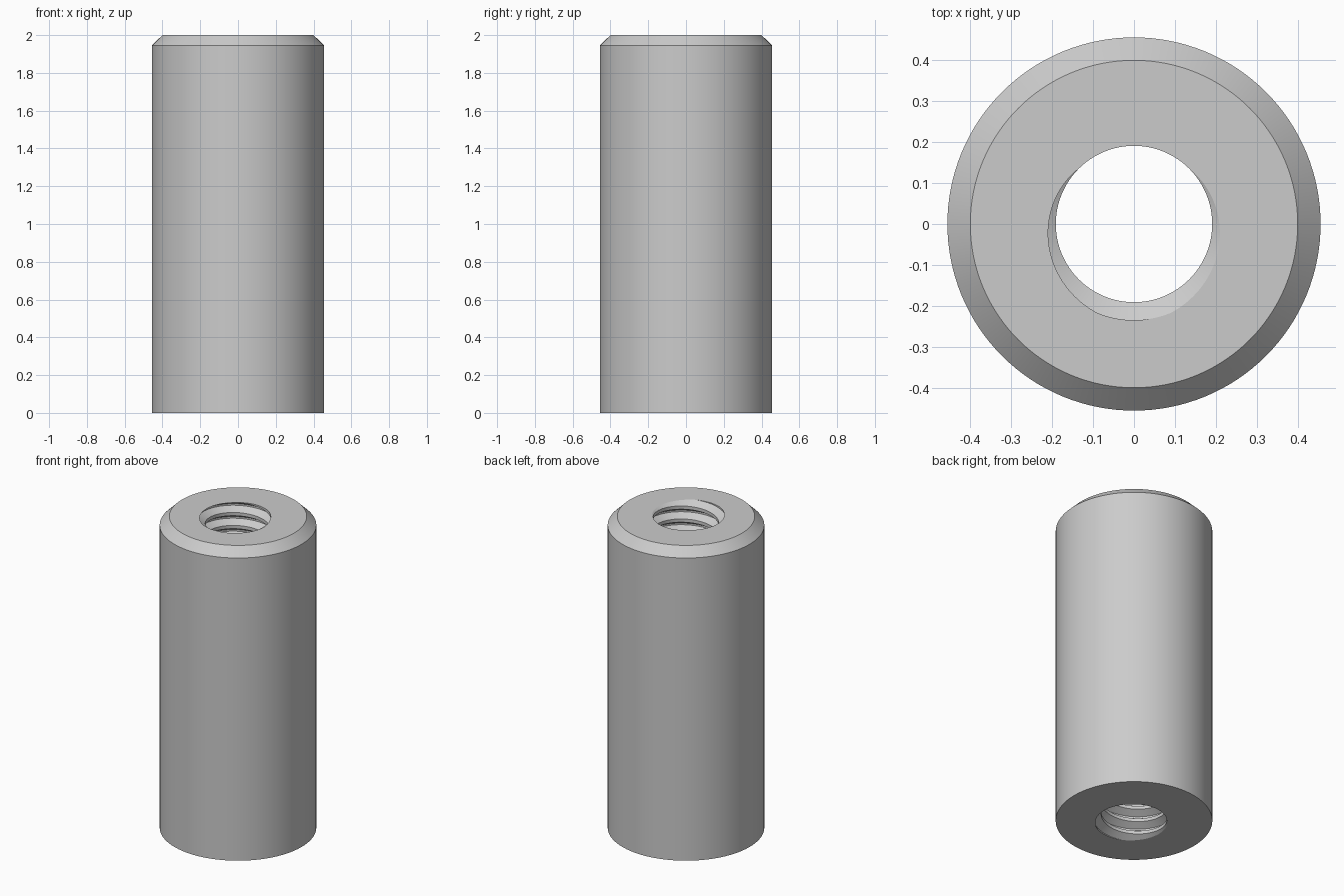
import bpy, bmesh, math

cube = bpy.data.objects.get("Cube")
if cube:
    bpy.data.objects.remove(cube, do_unlink=True)

HEIGHT, OUTER, RIM, CHAMFER_Z = 2.0, 0.456, 0.4, 1.945
MINOR, MAJOR, TURNS, SEGMENTS = 0.191, 0.235, 24, 128
PITCH = HEIGHT / TURNS
FLAT, FOOT = 1 / 16, 3 / 8          # groove half-widths, in pitches


def thread_radius(z, turn):
    """Radius of the threaded bore at a height and a fraction of a turn."""
    u = abs((z / PITCH - turn - 0.25 + 0.5) % 1 - 0.5)
    t = min(max((FOOT - u) / (FOOT - FLAT), 0), 1)
    return MINOR + t * (MAJOR - MINOR)


def section(turn):
    """Closed radial section: bore upwards, chamfered rim, outer wall."""
    points = []
    for k in range(-2, TURNS + 2):
        for u in (-FOOT, -FLAT, FLAT, FOOT):
            z = min(max(PITCH * (k + turn + 0.25 + u), 0), HEIGHT)
            points.append((thread_radius(z, turn), z))
    return points + [(RIM, HEIGHT), (OUTER, CHAMFER_Z), (OUTER, 0)]


# Threaded sleeve: sections swept around the axis, with a helical bore
bm = bmesh.new()
columns = []
for j in range(SEGMENTS + 1):
    turn = j / SEGMENTS
    c, s = math.cos(math.tau * turn), math.sin(math.tau * turn)
    columns.append([bm.verts.new((r * c, r * s, z)) for r, z in section(turn)])
for a, b in zip(columns, columns[1:]):
    for i in range(len(a)):
        n = (i + 1) % len(a)
        bm.faces.new((a[i], b[i], b[n], a[n]))
bmesh.ops.remove_doubles(bm, verts=bm.verts, dist=1e-5)
bmesh.ops.recalc_face_normals(bm, faces=bm.faces)

mesh = bpy.data.meshes.new("threaded_sleeve")
bm.to_mesh(mesh)
bm.free()
sleeve = bpy.data.objects.new("threaded_sleeve", mesh)
bpy.context.collection.objects.link(sleeve)

# Plain grey metal
grey = bpy.data.materials.new("grey_metal")
grey.use_nodes = True
colour = (0.6, 0.6, 0.6, 1)
grey.diffuse_color = colour
grey.node_tree.nodes["Principled BSDF"].inputs["Base Color"].default_value = colour
mesh.materials.append(grey)

bpy.ops.object.select_all(action="DESELECT")
sleeve.select_set(True)
bpy.context.view_layer.objects.active = sleeve
bpy.ops.object.shade_smooth_by_angle(angle=math.radians(25))
